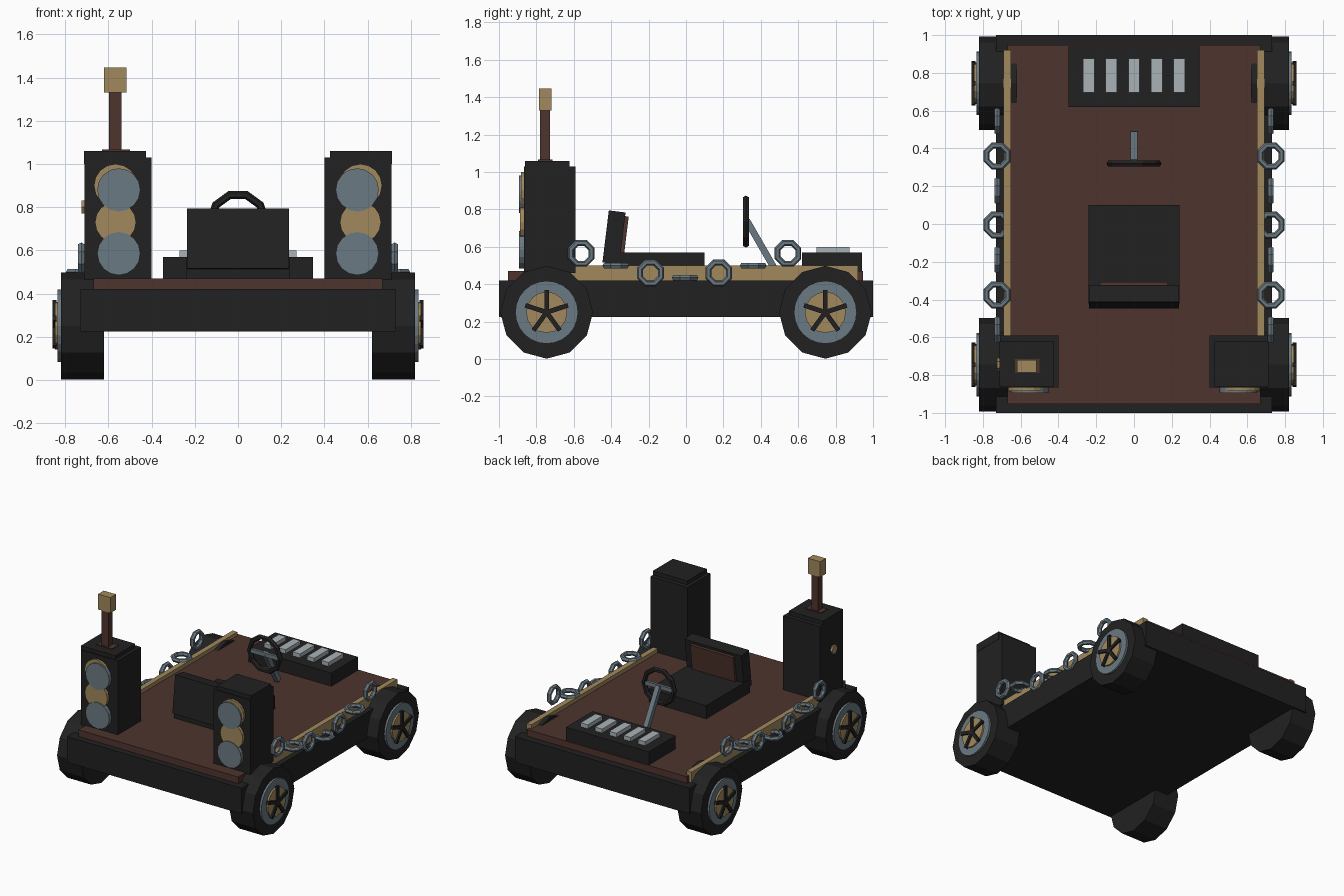
import bpy, bmesh, math
from mathutils import Matrix, Vector

if "Cube" in bpy.data.objects:
    bpy.data.objects.remove(bpy.data.objects["Cube"])


def mat(name, col):
    m = bpy.data.materials.new(name)
    m.diffuse_color = (*col, 1)
    m.use_nodes = True
    m.node_tree.nodes["Principled BSDF"].inputs["Base Color"].default_value = m.diffuse_color
    return m


BLACK = mat("charcoal black", (0.0155, 0.0155, 0.0155))
BROWN = mat("dark brown", (0.076, 0.034, 0.027))
GREY = mat("blue grey metal", (0.147, 0.195, 0.226))
GOLD = mat("tan gold", (0.355, 0.248, 0.108))
LIGHT = mat("light grey", (0.40, 0.45, 0.47))


def finish(name, bm, material):
    bmesh.ops.recalc_face_normals(bm, faces=bm.faces)
    me = bpy.data.meshes.new(name)
    bm.to_mesh(me)
    bm.free()
    me.materials.append(material)
    ob = bpy.data.objects.new(name, me)
    bpy.context.collection.objects.link(ob)
    return ob


def box(name, x, y, z, material, rot=None):
    """Box from (min, max) ranges, optionally rotated about its centre."""
    bm = bmesh.new()
    size = [r[1] - r[0] for r in (x, y, z)]
    mid = Vector([(r[0] + r[1]) / 2 for r in (x, y, z)])
    bmesh.ops.create_cube(bm, size=1, matrix=Matrix.Translation(mid)
                          @ (rot or Matrix()) @ Matrix.Diagonal((*size, 1)))
    return finish(name, bm, material)


def disc(name, centre, axis, r, depth, sides, material, turn=0):
    """Closed cylinder along 'X' or 'Y'."""
    bm = bmesh.new()
    rot = Matrix.Rotation(math.pi / 2, 4, 'Y' if axis == 'X' else 'X')
    bmesh.ops.create_cone(bm, cap_ends=True, segments=sides, radius1=r, radius2=r, depth=depth,
                          matrix=Matrix.Translation(centre) @ rot @ Matrix.Rotation(turn, 4, 'Z'))
    return finish(name, bm, material)


def ring(name, centre, rot, major, minor, n, k, material, turn=0):
    bm = bmesh.new()
    m = Matrix.Translation(centre) @ rot
    rows = []
    for i in range(n):
        a = turn + 2 * math.pi * i / n
        rows.append([])
        for j in range(k):
            b = 2 * math.pi * j / k
            d = major + minor * math.cos(b)
            rows[-1].append(bm.verts.new(m @ Vector((d * math.cos(a), d * math.sin(a), minor * math.sin(b)))))
    for i in range(n):
        for j in range(k):
            p, q = rows[i], rows[(i + 1) % n]
            bm.faces.new((p[j], q[j], q[(j + 1) % k], p[(j + 1) % k]))
    return finish(name, bm, material)


# chassis and wooden deck
box("chassis", (-.73, .73), (-1, 1), (.225, .42), BLACK)
box("deck", (-.67, .67), (-.953, .947), (.41, .47), BROWN)

RX = Matrix.Rotation(math.pi / 2, 4, 'X')
RY = Matrix.Rotation(math.pi / 2, 4, 'Y')
for s, side in ((-1, "left"), (1, "right")):
    def xr(a, b):
        return tuple(sorted((s * a, s * b)))

    # wheels: tyre, rim, hub and five spokes
    for y, end in ((-.745, "front"), (.745, "rear")):
        n = f"{end}_{side}"
        disc(n + "_tyre", (s * .72, y, .25), 'X', .248, .20, 12, BLACK)
        disc(n + "_rim", (s * .81, y, .25), 'X', .168, .05, 24, GREY)
        disc(n + "_hub", (s * .825, y, .25), 'X', .11, .045, 16, GOLD)
        for i in range(5):
            a = math.pi / 2 + i * 2 * math.pi / 5
            bm = bmesh.new()
            bmesh.ops.create_cube(bm, size=1, matrix=Matrix.Translation((s * .85, y, .25))
                                  @ Matrix.Rotation(a, 4, 'X') @ Matrix.Translation((0, .06, 0))
                                  @ Matrix.Diagonal((.02, .12, .025, 1)))
            finish(f"{n}_spoke_{i}", bm, BLACK)

    # gold side rail
    box(side + "_rail", xr(.65, .69), (-.80, .92), (.42, .50), GOLD)

    # sagging chain: upright and flat links in turn
    for i, (y, z) in enumerate(((-.56, .565), (-.375, .50), (-.19, .46), (-.005, .435),
                                (.175, .46), (.36, .50), (.545, .565))):
        ring(f"{side}_chain_link_{i}", (s * .725, y, z), RY if i % 2 == 0 else Matrix(),
             .06, .017, 8, 6, GREY, math.pi / 8)

    # loudspeaker cabinet with cones
    box(side + "_speaker", xr(.40, .71), (-.866, -.59), (.46, 1.03), BLACK)
    box(side + "_speaker_top", xr(.425, .712), (-.86, -.622), (1.0, 1.06), BLACK)
    disc(side + "_tweeter_surround", (s * .567, -.868, .90), 'Y', .10, .03, 16, GOLD)
    disc(side + "_upper_cone", (s * .552, -.874, .88), 'Y', .10, .04, 16, GREY)
    disc(side + "_middle_cone", (s * .567, -.871, .73), 'Y', .095, .034, 16, GOLD)
    disc(side + "_lower_cone", (s * .552, -.874, .585), 'Y', .10, .04, 16, GREY)

# instrument neck sticking out of the left speaker
box("neck", (-.597, -.54), (-.78, -.727), (1.0, 1.34), BROWN)
box("headstock", (-.62, -.517), (-.787, -.72), (1.33, 1.447), GOLD)
box("neck_base", (-.63, -.50), (-.79, -.715), (1.04, 1.066), BROWN)
disc("side_knob", (-.71, -.745, .80), 'X', .035, .03, 6, GOLD)

# seat with tilted back and brown pad
tilt = Matrix.Rotation(math.radians(-7), 4, 'X')
box("seat_base", (-.24, .24), (-.42, .10), (.465, .57), BLACK)
box("seat_back", (-.237, .237), (-.43, -.34), (.51, .79), BLACK, tilt)
box("seat_pad", (-.18, .18), (-.36, -.318), (.57, .765), BROWN, tilt)

# steering wheel, crossbar and column
ring("steering_wheel", (0, .32, .735), RX, .127, .019, 10, 6, BLACK)
box("steering_crossbar", (-.12, .12), (.31, .33), (.72, .75), GREY)
a, b = Vector((0, .325, .74)), Vector((0, .475, .48))
mid, d = (a + b) / 2, b - a
box("steering_column", (-.018, .018), (mid.y - .018, mid.y + .018),
    (mid.z - d.length / 2, mid.z + d.length / 2), GREY, d.to_track_quat('Z', 'Y').to_matrix().to_4x4())

# control console with five keys
box("console", (-.347, .347), (.62, .94), (.465, .57), BLACK)
for i in range(5):
    x = (i - 2) * .12
    box(f"console_key_{i}", (x - .03, x + .03), (.697, .875), (.56, .60), LIGHT)
